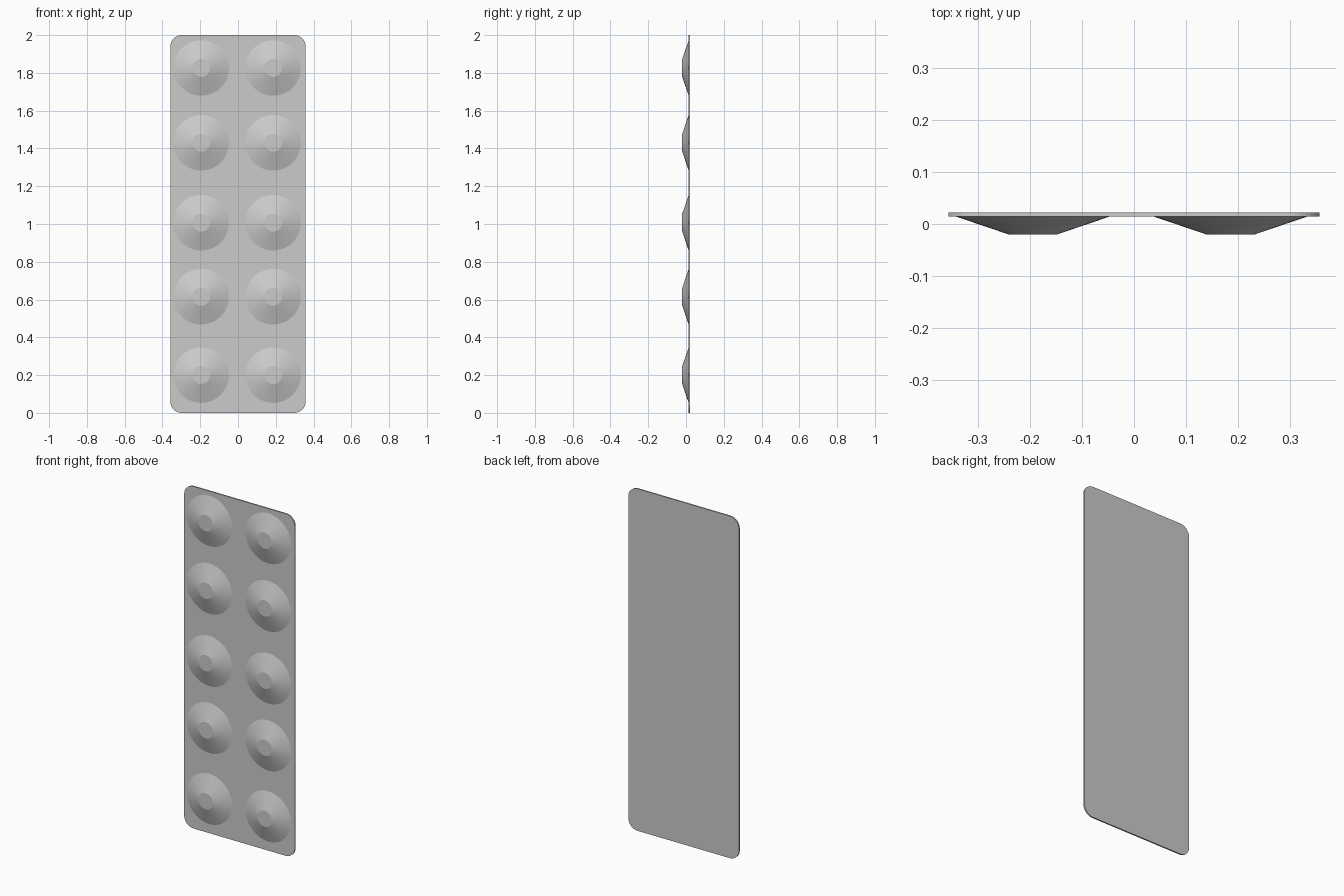
import bpy, bmesh, math

cube = bpy.data.objects.get("Cube")
if cube:
    bpy.data.objects.remove(cube, do_unlink=True)

WIDTH, HEIGHT = 0.716, 2.0
BACK_Y, SHEET_Y, TIP_Y = 0.022, 0.014, -0.02
CORNER = 0.06

grey = bpy.data.materials.new("foil grey")
grey.use_nodes = True
colour = (0.6, 0.6, 0.6, 1)
grey.diffuse_color = colour
grey.node_tree.nodes["Principled BSDF"].inputs["Base Color"].default_value = colour


def add_object(name, bm):
    bmesh.ops.recalc_face_normals(bm, faces=bm.faces)
    mesh = bpy.data.meshes.new(name)
    bm.to_mesh(mesh)
    bm.free()
    mesh.materials.append(grey)
    obj = bpy.data.objects.new(name, mesh)
    bpy.context.collection.objects.link(obj)
    return obj


# Thin backing sheet with rounded corners
bm = bmesh.new()
rim = []
steps = 8
for quarter, (sx, sz) in enumerate([(1, 1), (-1, 1), (-1, -1), (1, -1)]):
    cx = sx * (WIDTH / 2 - CORNER)
    cz = HEIGHT / 2 + sz * (HEIGHT / 2 - CORNER)
    for i in range(steps + 1):
        a = math.pi / 2 * (quarter + i / steps)
        rim.append(bm.verts.new((cx + CORNER * math.cos(a), BACK_Y,
                                 cz + CORNER * math.sin(a))))
face = bm.faces.new(rim)
front = bmesh.ops.extrude_face_region(bm, geom=[face], use_keep_orig=True)["geom"]
bmesh.ops.translate(bm, vec=(0, SHEET_Y - BACK_Y, 0),
                    verts=[v for v in front if isinstance(v, bmesh.types.BMVert)])
add_object("backing_sheet", bm)


# Flat-topped conical pocket
def pocket(name, x, z, radius=0.147, tip_radius=0.047, sides=48):
    bm = bmesh.new()
    rings = []
    for r, y in ((radius, SHEET_Y), (tip_radius, TIP_Y)):
        rings.append([bm.verts.new((r * math.cos(t), y, r * math.sin(t)))
                      for t in (math.tau * i / sides for i in range(sides))])
    base, tip = rings
    for i in range(sides):
        j = (i + 1) % sides
        bm.faces.new((base[i], base[j], tip[j], tip[i]))
    bm.faces.new(tip)
    bm.faces.new(base[::-1])
    add_object(name, bm).location = (x, 0, z)


# Two columns of five pockets
for side, x in (("right", -0.195), ("left", 0.186)):
    for row, z in enumerate((0.2, 0.615, 1.007, 1.43, 1.826), 1):
        pocket(f"{side}_pocket_{row}", x, z)
